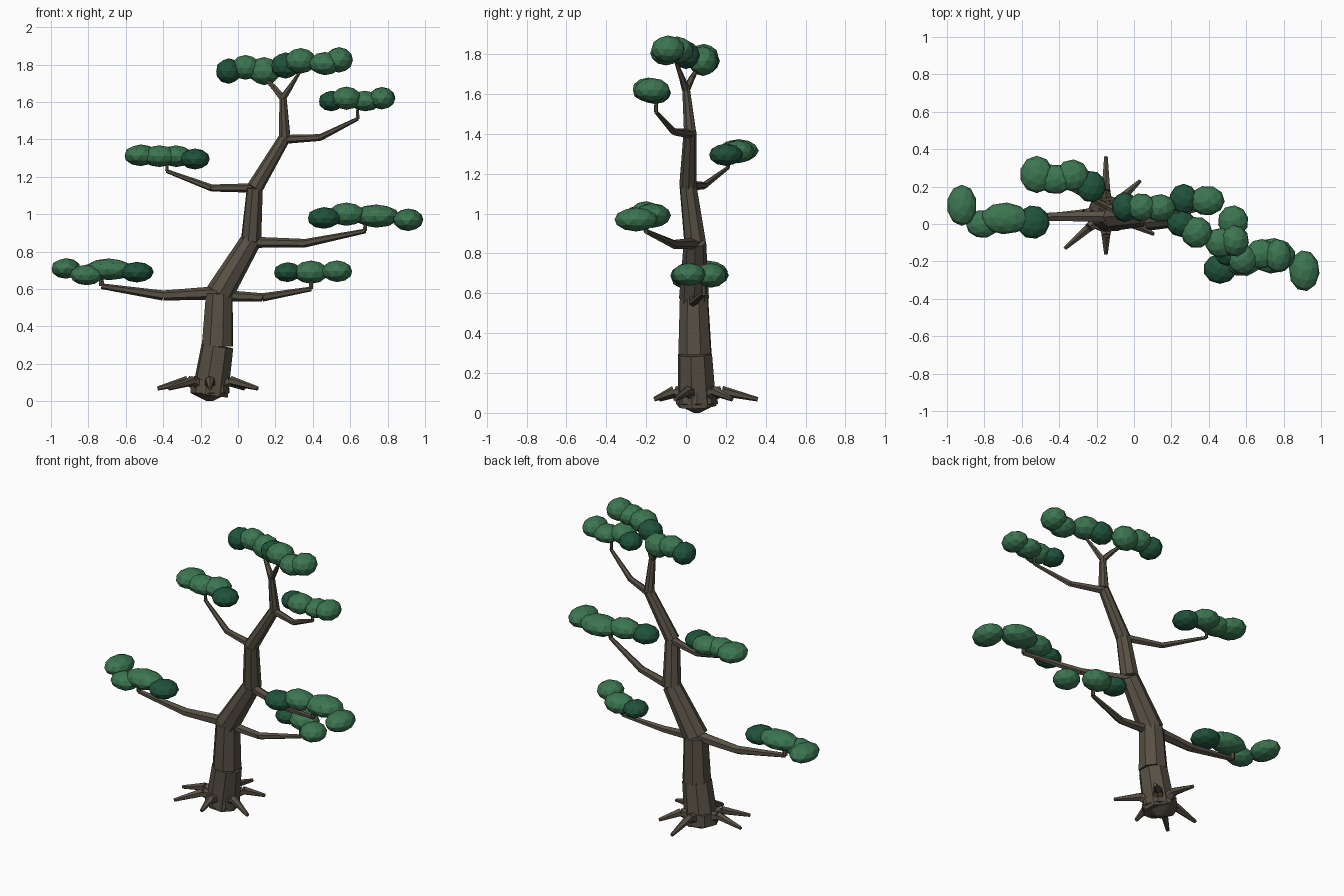
import bpy, bmesh
from mathutils import Vector, Matrix
from math import radians, cos, sin

old = bpy.data.objects.get("Cube")
if old:
    bpy.data.objects.remove(old, do_unlink=True)


def material(name, color):
    m = bpy.data.materials.new(name)
    m.use_nodes = True
    m.diffuse_color = (*color, 1)
    m.node_tree.nodes["Principled BSDF"].inputs["Base Color"].default_value = (*color, 1)
    return m


bark = material("bark brown", (0.095, 0.08, 0.058))
leaf = material("leaf green", (0.045, 0.18, 0.082))
shade_leaf = material("deep leaf green", (0.014, 0.085, 0.044))


def finish(bm, name, mats):
    mesh = bpy.data.meshes.new(name)
    bm.to_mesh(mesh)
    bm.free()
    for m in mats:
        mesh.materials.append(m)
    obj = bpy.data.objects.new(name, mesh)
    bpy.context.collection.objects.link(obj)
    return obj


def limb(name, points, radii, sides):
    """Chain of capped tapered segments."""
    bm = bmesh.new()
    for i in range(len(points) - 1):
        a, b = Vector(points[i]), Vector(points[i + 1])
        turn = (b - a).to_track_quat('Z', 'Y').to_matrix().to_4x4()
        bmesh.ops.create_cone(bm, cap_ends=True, segments=sides,
                              radius1=radii[i], radius2=radii[i + 1],
                              depth=(b - a).length,
                              matrix=Matrix.Translation((a + b) / 2) @ turn)
    return finish(bm, name, [bark])


def foliage(name, blobs, dark):
    """Row of flattened faceted blobs, one of them darker."""
    bm = bmesh.new()
    for i, (centre, size) in enumerate(blobs):
        before = set(bm.faces)
        spin = Matrix.Rotation(i * 0.9, 4, 'Z')
        result = bmesh.ops.create_icosphere(bm, subdivisions=2, radius=1, matrix=spin)
        for v in result["verts"]:
            v.co = Vector(centre) + v.co * Vector(size)
        for f in set(bm.faces) - before:
            f.material_index = int(i == dark)
    return finish(bm, name, [leaf, shade_leaf])


# Trunk with pointed underside
limb("trunk",
     [(-.15, .055, .035), (-.11, .045, .295), (-.1, .04, .575), (.07, .045, .86),
      (.09, .01, 1.14), (.25, .02, 1.41), (.24, 0, 1.63)],
     [.1, .088, .075, .056, .044, .032, .02], 8)
limb("trunk_base", [(-.15, .055, .0), (-.15, .055, .045), (-.15, .055, .12)],
     [.015, .105, .1], 8)

# Roots: a thick stub and a thin tip
for n, (angle, reach) in enumerate([(90, .3), (43, .25), (-24, .28),
                                    (-90, .22), (-139, .29), (182, .28)]):
    d = Vector((cos(radians(angle)), sin(radians(angle)), 0))
    c = Vector((-.15, .06, 0))
    limb(f"root_{n + 1}",
         [c + d * .04 + Vector((0, 0, .08)), c + d * .12 + Vector((0, 0, .11)),
          c + d * reach + Vector((0, 0, .068))], [.04, .026, .011], 6)

# Branches, each ending in a short upright twig
branches = {
    "low_right": ([(-.1, .04, .58), (-.4, .04, .565), (-.73, .03, .615)], .036),
    "low_left": ([(-.08, .04, .565), (.13, .035, .555), (.39, .09, .6)], .03),
    "middle_left": ([(.07, .045, .85), (.36, -.06, .845), (.68, -.2, .91)], .03),
    "middle_right": ([(.08, .02, 1.14), (-.14, .09, 1.14), (-.38, .21, 1.23)], .025),
    "high_left": ([(.25, .02, 1.4), (.44, -.06, 1.41), (.64, -.15, 1.51)], .024),
    "crown_right": ([(.24, 0, 1.62), (.19, .03, 1.68), (.14, .06, 1.73)], .02),
    "crown_left": ([(.24, 0, 1.62), (.28, -.02, 1.68), (.33, -.05, 1.76)], .02),
}
for name, (pts, r) in branches.items():
    tip = Vector(pts[-1]) + Vector((0, 0, .06))
    limb(name + "_branch", pts + [tip], [r, r * .75, r * .42, r * .36], 6)

# Foliage pads
foliage("low_right_foliage", [
    ((-.92, .1, .71), (.08, .11, .055)), ((-.81, .0, .675), (.09, .075, .055)),
    ((-.69, .03, .705), (.13, .085, .058)), ((-.54, .01, .69), (.09, .09, .055))], 3)
foliage("low_left_foliage", [
    ((.265, .135, .69), (.075, .08, .053)), ((.39, .125, .69), (.095, .08, .062)),
    ((.53, .015, .695), (.082, .085, .058))], 0)
foliage("middle_left_foliage", [
    ((.46, -.24, .98), (.09, .08, .058)), ((.58, -.2, 1.0), (.1, .08, .062)),
    ((.74, -.17, .99), (.125, .095, .062)), ((.91, -.25, .97), (.082, .11, .06))], 0)
foliage("middle_right_foliage", [
    ((-.52, .265, 1.315), (.09, .1, .058)), ((-.42, .24, 1.31), (.1, .08, .058)),
    ((-.33, .26, 1.31), (.09, .085, .058)), ((-.23, .2, 1.295), (.08, .085, .056))], 3)
foliage("high_left_foliage", [
    ((.5, -.15, 1.605), (.07, .075, .055)), ((.58, -.19, 1.62), (.08, .08, .062)),
    ((.68, -.16, 1.605), (.085, .08, .055)), ((.77, -.17, 1.62), (.072, .09, .06))], 0)
foliage("crown_right_foliage", [
    ((-.05, .09, 1.765), (.07, .08, .068)), ((.04, .09, 1.785), (.08, .075, .066)),
    ((.14, .085, 1.765), (.085, .075, .075))], 0)
foliage("crown_left_foliage", [
    ((.255, .0, 1.795), (.08, .07, .07)), ((.335, -.045, 1.82), (.085, .085, .068)),
    ((.465, -.1, 1.805), (.085, .08, .062)), ((.54, -.09, 1.825), (.075, .085, .068))], 0)
